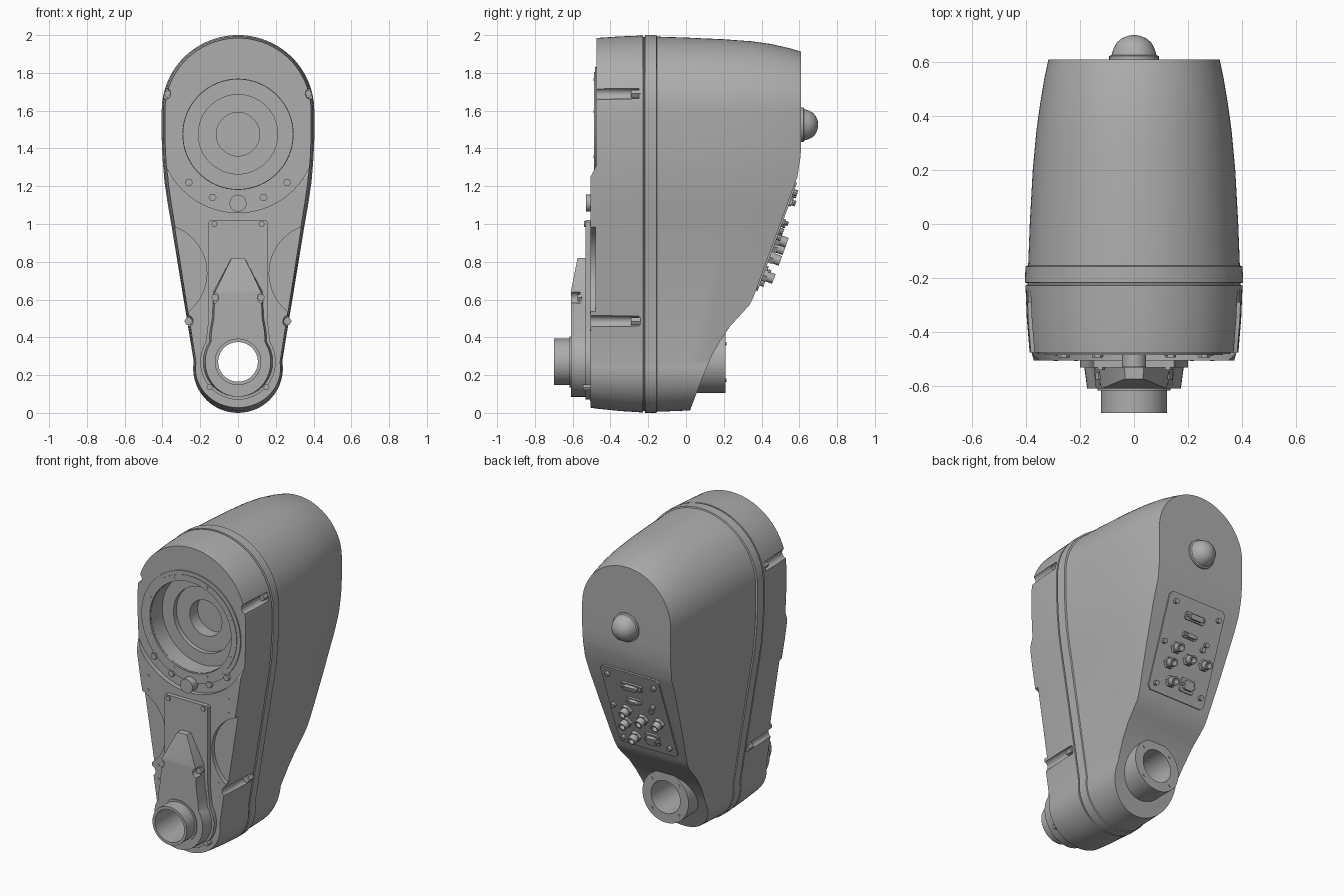
import bpy, bmesh, math
from math import cos, sin, pi
from mathutils import Vector

cube = bpy.data.objects.get("Cube")
if cube:
    bpy.data.objects.remove(cube, do_unlink=True)

grey = bpy.data.materials.new("machine_grey")
grey.use_nodes = True
tone = (0.42, 0.42, 0.42, 1)
grey.diffuse_color = tone
grey.node_tree.nodes["Principled BSDF"].inputs["Base Color"].default_value = tone


def activate(ob):
    bpy.ops.object.select_all(action='DESELECT')
    ob.select_set(True)
    bpy.context.view_layer.objects.active = ob


def loft(name, rings, closed=False):
    """Skin a row of equal point rings; closed joins the last ring to the first."""
    bm = bmesh.new()
    rows = [[bm.verts.new(p) for p in ring] for ring in rings]
    n = len(rows[0])
    pairs = list(zip(rows, rows[1:])) + ([(rows[-1], rows[0])] if closed else [])
    for a, b in pairs:
        for i in range(n):
            j = (i + 1) % n
            bm.faces.new((a[i], a[j], b[j], b[i]))
    if not closed:
        bm.faces.new(rows[0])
        bm.faces.new(rows[-1][::-1])
    bmesh.ops.recalc_face_normals(bm, faces=bm.faces)
    mesh = bpy.data.meshes.new(name)
    bm.to_mesh(mesh)
    bm.free()
    mesh.materials.append(grey)
    ob = bpy.data.objects.new(name, mesh)
    bpy.context.collection.objects.link(ob)
    return ob


def lathe(name, profile, x=0, z=0, n=48, closed=False):
    """Turn (y, radius) points about an axis along y."""
    return loft(name, [[(x + r * cos(2 * pi * i / n), y, z + r * sin(2 * pi * i / n))
                        for i in range(n)] for y, r in profile], closed)


def rod(name, x, z, r, y0, y1, n=48):
    return lathe(name, [(y0, r), (y1, r)], x, z, n)


def prism_y(name, pts, y0, y1, draft=1.0):
    return loft(name, [[(x * draft, y0, z) for x, z in pts], [(x, y1, z) for x, z in pts]])


def prism_x(name, pts):
    return loft(name, [[(x, y, z) for y, z in pts] for x in (-1, 1)])


def boolean(ob, tool, mode='DIFFERENCE'):
    tool.hide_render = True
    activate(ob)
    mod = ob.modifiers.new("cut", 'BOOLEAN')
    mod.operation, mod.solver, mod.object = mode, 'EXACT', tool
    bpy.ops.object.modifier_apply(modifier=mod.name)
    bpy.data.objects.remove(tool, do_unlink=True)


def mirrored(half):
    return half + [(-x, z) for x, z in reversed(half) if abs(x) > 1e-6]


# Tapered, round-ended outline of the body
def outline(width, top, low):
    k = width / 0.4
    half = [(width * sin(t * pi / 48), 1.6 + (top - 1.6) * cos(t * pi / 48)) for t in range(25)]
    half += [(k * x, z) for x, z in ((0.4, 1.45), (0.395, 1.34), (0.385, 1.22), (0.369, 1.11), (0.35, 1.0))]
    half += [(k * 0.235 * cos(a), 0.235 - (0.235 - low) * sin(a))
             for a in [-0.16 + i * (pi / 2 + 0.16) / 16 for i in range(17)]]
    half[-1] = (0, low)
    return mirrored(half)


# Body: lofted along y, with a raised band between two fine grooves
stations = [(-0.52, 0.382, 1.978, 0.03), (-0.47, 0.387, 1.985, 0.022), (-0.35, 0.397, 1.993, 0.01),
            (-0.228, 0.402, 1.998, 0.002), (-0.226, 0.394, 1.99, 0.01), (-0.219, 0.394, 1.99, 0.01),
            (-0.217, 0.404, 2.0, 0), (-0.157, 0.402, 2.0, 0), (-0.154, 0.392, 1.992, 0.006),
            (0.0, 0.386, 1.987, 0.012), (0.2, 0.375, 1.978, 0.02), (0.35, 0.361, 1.967, 0.03),
            (0.45, 0.347, 1.953, 0.04), (0.55, 0.33, 1.93, 0.05), (0.65, 0.308, 1.9, 0.06)]
body = loft("body", [[(x, y, z) for x, z in outline(w, t, b)] for y, w, t, b in stations])
boolean(body, prism_x("side_profile", [
    (-0.505, -0.1), (-0.505, 1.25), (-0.475, 1.31), (-0.475, 2.1), (0.61, 2.1), (0.61, 1.45),
    (0.607, 1.36), (0.59, 1.25), (0.36, 0.62), (0.335, 0.57), (0.29, 0.52), (0.235, 0.46),
    (0.18, 0.38), (0.13, 0.29), (0.085, 0.18), (0.02, 0.01), (-0.01, -0.1)]), 'INTERSECT')

# Round seat, stepped bore and through hole
boolean(body, rod("seat_cut", 0, 1.475, 0.415, -0.7, -0.475, 96))
boolean(body, lathe("bore_cut", [(-0.7, 0.29), (-0.36, 0.29), (-0.36, 0.21), (-0.33, 0.21),
                                 (-0.33, 0.115), (-0.25, 0.115)], 0, 1.475, 64))
boolean(body, rod("shaft_cut", 0, 0.27, 0.107, -1, 1))
# Side scoops and screw channels
for s in (-1, 1):
    boolean(body, rod("scoop_cut", s * 0.425, 0.74, 0.26, -0.7, -0.478, 64))
    for x, z in ((0.388, 1.69), (0.27, 0.485)):
        boolean(body, lathe("channel_cut", [(-0.7, 0.036), (-0.25, 0.027)], s * x, z, 24))

# Ring around the bore
lathe("bore_ring", [(-0.47, 0.355), (-0.482, 0.355), (-0.482, 0.33), (-0.486, 0.33),
                    (-0.486, 0.292), (-0.47, 0.292)], 0, 1.475, 64, True)
rod("locating_pin", 0, 1.11, 0.045, -0.53, -0.46, 32)


# Arc used by the round lower ends of the cover and housing
def round_end(r, start):
    return [(r * cos(a), 0.27 - r * sin(a)) for a in
            [start + i * (pi / 2 - start) / 14 for i in range(14)]] + [(0, 0.27 - r)]


# Front cover plate
cover = prism_y("cover_plate", mirrored([(0, 1.02), (0.148, 1.02), (0.155, 1.01), (0.155, 0.52), (0.16, 0.46)]
                                        + round_end(0.2, -0.55)), -0.532, -0.49)
# Raised pointed housing with a sloping upper face
housing = prism_y("front_housing", mirrored([(0, 0.82), (0.035, 0.82), (0.13, 0.64), (0.137, 0.5), (0.15, 0.43)]
                                            + round_end(0.185, -0.6)), -0.62, -0.525, 0.93)
boolean(housing, prism_x("housing_profile", [(-0.61, 0), (-0.61, 0.64), (-0.572, 0.83),
                                             (-0.5, 0.83), (-0.5, 0)]), 'INTERSECT')
for ob in (cover, housing):
    boolean(ob, rod("shaft_cut", 0, 0.27, 0.107, -1, 1))
for s in (-1, 1):
    boolean(housing, rod("housing_notch", s * 0.132, 0.61, 0.03, -0.7, -0.56, 24))

# Shaft tubes
lathe("front_tube", [(-0.7, 0.123), (-0.7, 0.105), (-0.5, 0.105), (-0.5, 0.123)], 0, 0.27, 64, True)
lathe("front_tube_collar", [(-0.616, 0.135), (-0.616, 0.121), (-0.6, 0.121), (-0.6, 0.135)], 0, 0.27, 64, True)
lathe("rear_tube", [(0.21, 0.165), (0.21, 0.105), (-0.1, 0.105), (-0.1, 0.165)], 0, 0.27, 64, True)
for i in range(4):
    a = pi / 4 + i * pi / 2
    rod("rear_tube_screw", 0.137 * cos(a), 0.27 + 0.137 * sin(a), 0.009, 0.2, 0.214, 12)

# Screws, mirrored left and right: x, z, radius, front y, back y
for x, z, r, y0, y1 in ((0.26, 1.22, 0.021, -0.495, -0.47), (0.135, 1.14, 0.021, -0.495, -0.47),
                        (0.37, 1.69, 0.022, -0.29, -0.24), (0.262, 0.485, 0.022, -0.29, -0.24),
                        (0.125, 1.0, 0.017, -0.54, -0.53), (0.122, 0.61, 0.02, -0.575, -0.55),
                        (0.15, 0.135, 0.017, -0.545, -0.5), (0.29, 1.09, 0.008, -0.508, -0.5),
                        (0.29, 1.0, 0.008, -0.508, -0.5), (0.215, 0.53, 0.008, -0.508, -0.47),
                        (0.215, 0.44, 0.008, -0.508, -0.5), (0.075, 0.07, 0.008, -0.508, -0.5)):
    for s in (-1, 1):
        rod("screw", s * x, z, r, y0, y1, 6 if r > 0.01 else 10)
for i in range(8):
    a = pi / 8 + i * pi / 4
    rod("ring_screw", 0.312 * cos(a), 1.475 + 0.312 * sin(a), 0.007, -0.489, -0.48, 10)

# Rear domed cap
lathe("rear_cap", [(0.59, 0.092), (0.622, 0.092), (0.626, 0.083), (0.65, 0.076), (0.672, 0.064),
                   (0.688, 0.045), (0.697, 0.022), (0.7, 0.005)], 0, 1.525, 40)


# Sloping connector panel on the back; parts are built flat, then tilted into place
def place(ob):
    ob.location = (0, 0.475, 0.935)
    ob.rotation_euler = (-0.35, 0, 0)
    return ob


def slab(name, x, z, w, h, y0, y1, c):
    half = [(0, h), (w - c, h), (w, h - c), (w, c - h), (w - c, -h), (0, -h)]
    return place(prism_y(name, [(x + px, z + pz) for px, pz in mirrored(half)], y0, y1))


def spot(a, b):
    return 0.21 - 0.42 * a, 0.3 - 0.6 * b


slab("connector_panel", 0, 0, 0.21, 0.305, -0.01, 0.009, 0.02)
for a, b, w, h in ((0.5, 0.17, 0.072, 0.024), (0.48, 0.36, 0.05, 0.018), (0.63, 0.84, 0.05, 0.042)):
    x, z = spot(a, b)
    slab("socket_flange", x, z, w, h, 0, 0.02, 0.008)
    slab("socket_shell", x, z, w * 0.65, h * 0.65, 0, 0.04, 0.008)
    for s in (-1, 1):
        place(rod("socket_screw", x + s * w * 0.84, z, 0.009, 0, 0.034, 6))
for a, b in ((0.3, 0.52), (0.55, 0.59), (0.83, 0.58), (0.24, 0.69), (0.34, 0.86)):
    x, z = spot(a, b)
    place(rod("round_connector_nut", x, z, 0.036, 0, 0.03, 6))
    place(lathe("round_connector", [(0, 0.027), (0.068, 0.027), (0.068, 0.018), (0.03, 0.018)], x, z, 24))
for a, b in ((0.12, 0.08), (0.9, 0.1), (0.79, 0.38), (0.08, 0.5), (0.9, 0.9), (0.1, 0.93), (0.75, 0.44)):
    place(rod("panel_screw", *spot(a, b), 0.016, 0, 0.03, 8))

# Smooth shading with sharp edges kept
for ob in [o for o in bpy.context.scene.objects if o.type == 'MESH' and o.data.materials
           and o.data.materials[0] == grey]:
    activate(ob)
    bpy.ops.object.shade_smooth_by_angle(angle=math.radians(30))
